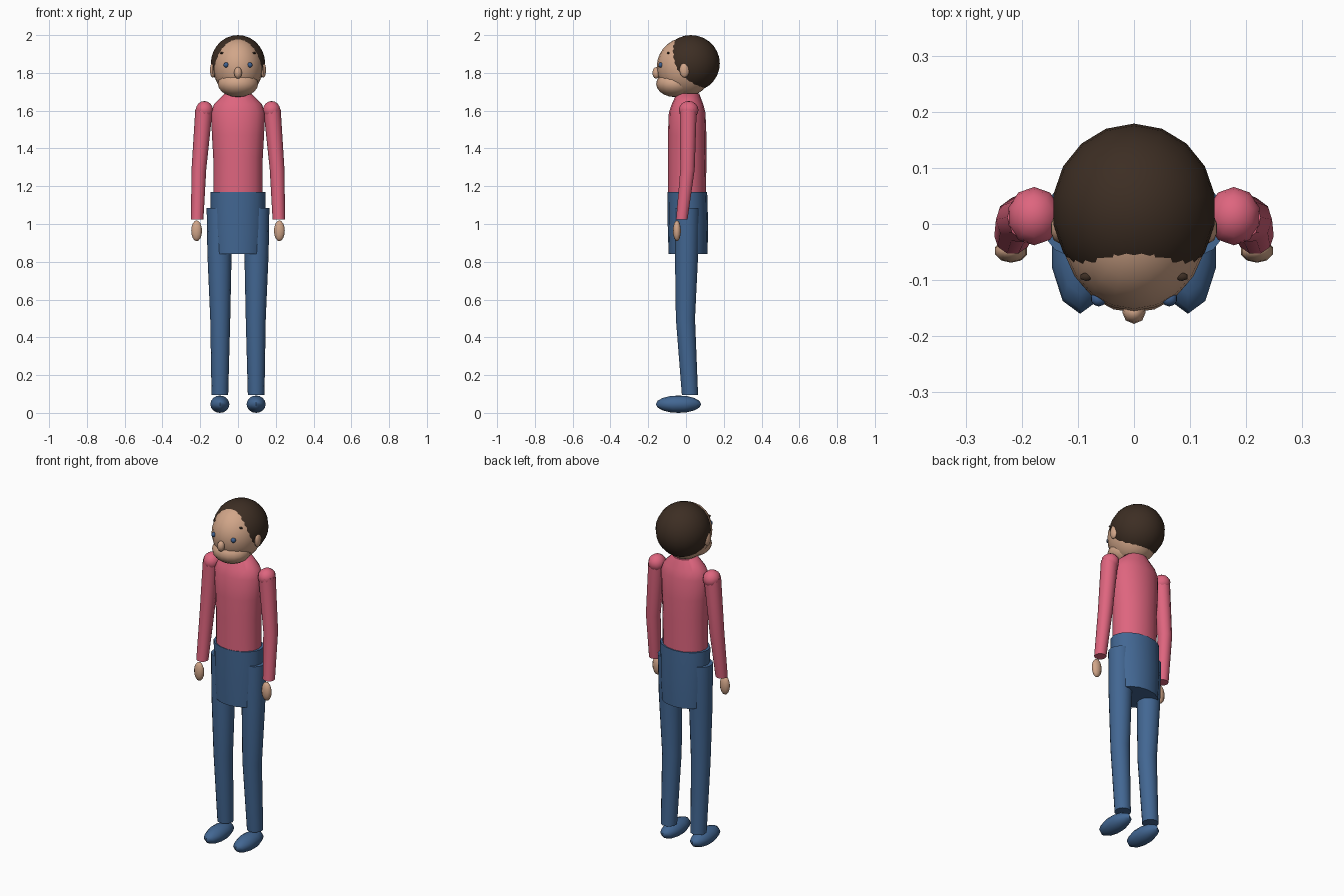
import bpy, bmesh, math
from mathutils import Vector

if "Cube" in bpy.data.objects:
    bpy.data.objects.remove(bpy.data.objects["Cube"])


def material(name, rgb):
    m = bpy.data.materials.new(name)
    m.diffuse_color = (*rgb, 1)
    m.use_nodes = True
    m.node_tree.nodes["Principled BSDF"].inputs["Base Color"].default_value = m.diffuse_color
    return m


SKIN = material("skin", (0.64, 0.38, 0.25))
PINK = material("pink_shirt", (0.73, 0.13, 0.21))
BLUE = material("blue_trousers", (0.055, 0.135, 0.29))
HAIR = material("dark_brown_hair", (0.046, 0.027, 0.017))
EYE = material("eye_blue", (0.05, 0.12, 0.28))


def finish(bm, name, mat, angle=50):
    bmesh.ops.recalc_face_normals(bm, faces=bm.faces)
    me = bpy.data.meshes.new(name)
    bm.to_mesh(me)
    bm.free()
    ob = bpy.data.objects.new(name, me)
    bpy.context.collection.objects.link(ob)
    me.materials.append(mat)
    bpy.context.view_layer.objects.active = ob
    ob.select_set(True)
    bpy.ops.object.shade_smooth_by_angle(angle=math.radians(angle))
    ob.select_set(False)
    return ob


def ellipsoid(name, mat, center, radii, seg=12, rings=8):
    bm = bmesh.new()
    bmesh.ops.create_uvsphere(bm, u_segments=seg, v_segments=rings, radius=1)
    for v in bm.verts:
        v.co = Vector(c + r * p for c, r, p in zip(center, radii, v.co))
    return finish(bm, name, mat)


def loft(name, mat, sections, seg=16):
    """Capped tube through ellipses given as (x, y, z, x radius, y radius)."""
    bm = bmesh.new()
    loops = []
    for x, y, z, rx, ry in sections:
        loops.append([bm.verts.new((x + rx * math.cos(a), y + ry * math.sin(a), z))
                      for a in (2 * math.pi * i / seg for i in range(seg))])
    for low, high in zip(loops, loops[1:]):
        for i in range(seg):
            j = (i + 1) % seg
            bm.faces.new((low[i], low[j], high[j], high[i]))
    bm.faces.new(loops[0])
    bm.faces.new(loops[-1])
    return finish(bm, name, mat)


# Head, jaw and hair; the hairline is where the ellipsoids cross
ellipsoid("head", SKIN, (0, -0.005, 1.83), (0.131, 0.15, 0.156), 20, 14)
ellipsoid("jaw", SKIN, (0, -0.058, 1.742), (0.108, 0.1, 0.07), 18, 10)
ellipsoid("hair", HAIR, (0, 0.026, 1.85), (0.146, 0.153, 0.15), 18, 14)
ellipsoid("nose", SKIN, (0, -0.157, 1.80), (0.021, 0.021, 0.031), 8, 6)

# Torso and hip block
loft("shirt", PINK, [(0, 0.005, 1.15, 0.131, 0.101), (0, 0.006, 1.35, 0.131, 0.102),
                     (0, 0.006, 1.47, 0.138, 0.102), (0, 0.006, 1.59, 0.143, 0.097),
                     (0, 0.008, 1.635, 0.126, 0.083), (0, 0.01, 1.69, 0.07, 0.06)])
loft("hips", BLUE, [(0, 0.011, 0.84, 0.135, 0.103), (0, 0.01, 1.0, 0.145, 0.107),
                    (0, 0.007, 1.17, 0.146, 0.105)])

# Mirrored parts
for side, s in (("left", 1), ("right", -1)):
    ellipsoid(side + "_eye", EYE, (s * 0.063, -0.133, 1.842), (0.014, 0.014, 0.014), 10, 8)
    ellipsoid(side + "_ear", SKIN, (s * 0.134, -0.008, 1.815), (0.015, 0.026, 0.04), 10, 8)
    brow = ellipsoid(side + "_eyebrow", HAIR, (s * 0.085, -0.094, 1.905), (0.012, 0.008, 0.005), 6, 4)
    ellipsoid(side + "_shoulder", PINK, (s * 0.178, 0.014, 1.603), (0.048, 0.052, 0.048), 10, 8)
    loft(side + "_sleeve", PINK, [(s * 0.216, -0.022, 1.025, 0.033, 0.032),
                                  (s * 0.207, 0.008, 1.29, 0.039, 0.040),
                                  (s * 0.18, 0.012, 1.61, 0.046, 0.047)], 10)
    ellipsoid(side + "_hand", SKIN, (s * 0.219, -0.048, 0.964), (0.03, 0.021, 0.055), 10, 8)
    loft(side + "_leg", BLUE, [(s * 0.096, 0.021, 0.095, 0.044, 0.044),
                               (s * 0.094, -0.003, 0.5, 0.053, 0.052),
                               (s * 0.098, 0.003, 0.84, 0.064, 0.063),
                               (s * 0.100, 0.006, 1.085, 0.066, 0.066)], 14)
    ellipsoid(side + "_foot", BLUE, (s * 0.096, -0.04, 0.046), (0.053, 0.12, 0.046), 10, 8)
